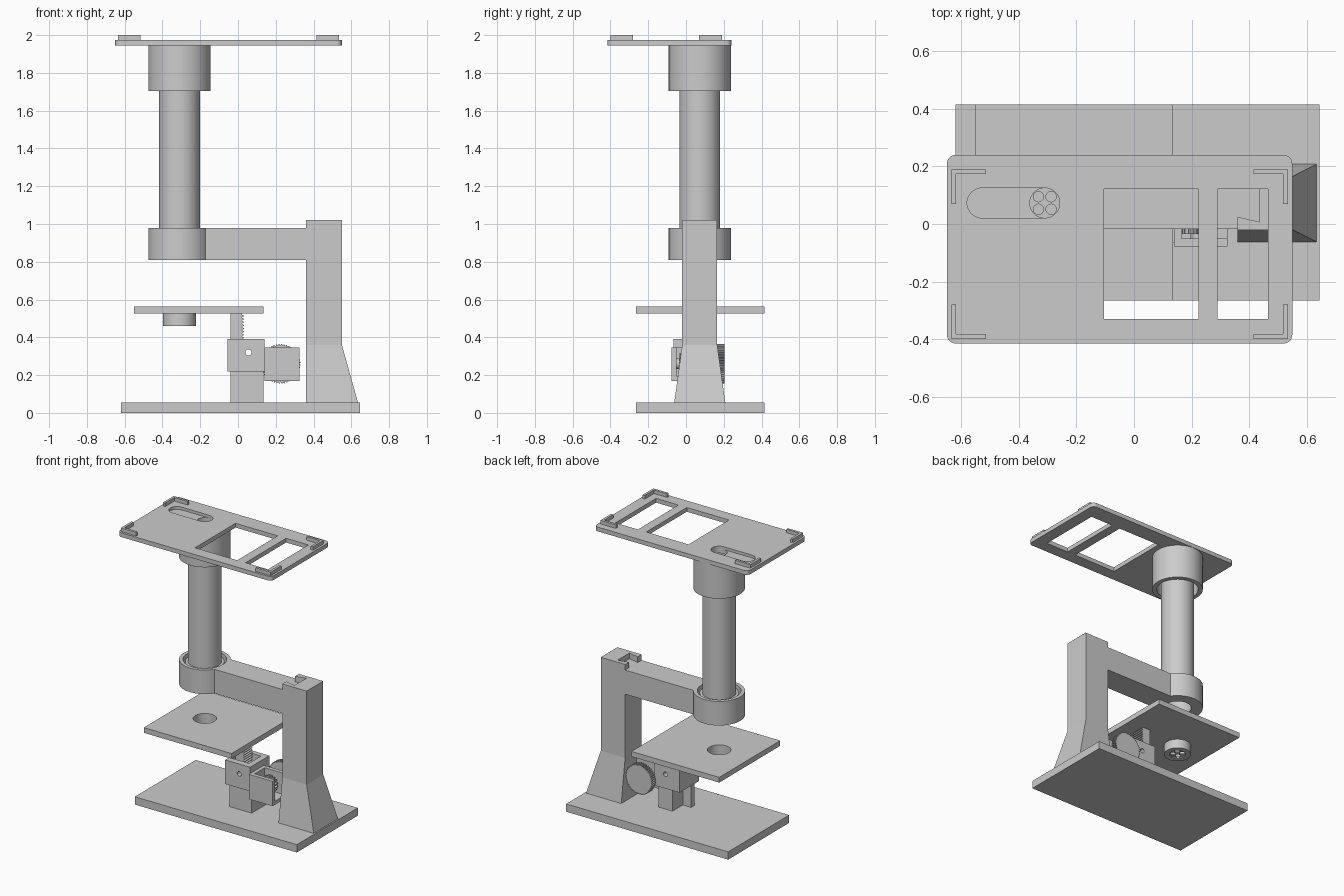
import bpy, bmesh, math
from mathutils import Matrix, Vector

if "Cube" in bpy.data.objects:
    bpy.data.objects.remove(bpy.data.objects["Cube"])

grey = bpy.data.materials.new("plain_grey")
grey.use_nodes = True
COLOR = (0.6, 0.6, 0.6, 1)
grey.diffuse_color = COLOR
grey.node_tree.nodes["Principled BSDF"].inputs["Base Color"].default_value = COLOR

AX, AY = -0.31, 0.073       # optical axis


def finish(name, bm):
    bmesh.ops.recalc_face_normals(bm, faces=bm.faces)
    me = bpy.data.meshes.new(name)
    bm.to_mesh(me)
    bm.free()
    me.materials.append(grey)
    ob = bpy.data.objects.new(name, me)
    bpy.context.collection.objects.link(ob)
    return ob


def prism(name, pts, z0, z1):
    """Extrude an outline in the xy plane from z0 to z1."""
    bm = bmesh.new()
    face = bm.faces.new([bm.verts.new((x, y, z0)) for x, y in pts])
    top = bmesh.ops.extrude_face_region(bm, geom=[face])["geom"]
    bmesh.ops.translate(bm, vec=(0, 0, z1 - z0),
                        verts=[v for v in top if isinstance(v, bmesh.types.BMVert)])
    return finish(name, bm)


def box(name, x0, x1, y0, y1, z0, z1):
    return prism(name, [(x0, y0), (x1, y0), (x1, y1), (x0, y1)], z0, z1)


def arc(x, y, r, a0, a1, n):
    return [(x + r * math.cos(math.radians(a0 + (a1 - a0) * i / n)),
             y + r * math.sin(math.radians(a0 + (a1 - a0) * i / n))) for i in range(n + 1)]


def disc(name, x, y, r, z0, z1, n=64):
    return prism(name, arc(x, y, r, 0, 360, n)[:-1], z0, z1)


def turn_to_y(ob, x, z, y0):
    """Lay a part built along z at the origin so that it runs along +y."""
    ob.data.transform(Matrix.Translation((x, y0, z)) @ Matrix.Rotation(-math.pi / 2, 4, "X"))
    return ob


def combine(ob, others, op="DIFFERENCE"):
    for other in others:
        mod = ob.modifiers.new("cut", "BOOLEAN")
        mod.operation, mod.solver, mod.object = op, "EXACT", other
        bpy.context.view_layer.objects.active = ob
        bpy.ops.object.modifier_apply(modifier=mod.name)
        bpy.data.objects.remove(other)
    return ob


def smooth(ob):
    bpy.ops.object.select_all(action="DESELECT")
    ob.select_set(True)
    bpy.context.view_layer.objects.active = ob
    bpy.ops.object.shade_smooth_by_angle(angle=math.radians(30))


def gear(name, r, depth, teeth, height):
    pts = []
    for i in range(teeth):
        for frac, rad in ((0, r - depth), (0.3, r), (0.6, r), (0.9, r - depth)):
            a = math.tau * (i + frac) / teeth
            pts.append((rad * math.cos(a), rad * math.sin(a)))
    return prism(name, pts, 0, height)


# Base plate
box("base_plate", -0.62, 0.645, -0.265, 0.415, 0, 0.055)

# Column with flared foot and dovetail socket
bm = bmesh.new()
rings = []
for x1, y0, y1, z in ((0.635, -0.062, 0.208, 0.055), (0.55, -0.02, 0.165, 0.36),
                      (0.55, -0.02, 0.165, 1.02)):
    rings.append([bm.verts.new(p) for p in
                  ((0.36, y0, z), (x1, y0, z), (x1, y1, z), (0.36, y1, z))])
for low, high in zip(rings, rings[1:]):
    for i in range(4):
        j = (i + 1) % 4
        bm.faces.new((low[i], low[j], high[j], high[i]))
bm.faces.new(rings[0])
bm.faces.new(rings[-1])
column = finish("column", bm)
combine(column, [prism("socket_cutter", [(0.35, 0.028), (0.36, 0.025), (0.437, 0.007),
                                         (0.437, 0.139), (0.36, 0.121), (0.35, 0.118)],
                       0.98, 1.1)])

# Arm with lower tube collar
arm = box("arm", AX + 0.05, 0.362, -0.018, 0.165, 0.81, 0.98)
combine(arm, [disc("collar", AX, AY, 0.165, 0.81, 0.98)], "UNION")
combine(arm, [disc("collar_seat", AX, AY, 0.14, 0.84, 1.1),
              disc("collar_hole", AX, AY, 0.09, 0.7, 0.9)])
smooth(arm)

# Optical tube, with a flange in the lower collar
tube = disc("tube", AX, AY, 0.108, 0.84, 1.93)
combine(tube, [disc("tube_flange", AX, AY, 0.125, 0.84, 0.965)], "UNION")
combine(tube, [disc("tube_bore", AX, AY, 0.09, 0.7, 2.1)])
smooth(tube)

# Upper collar
upper = disc("upper_collar", AX, AY, 0.165, 1.705, 1.945)
combine(upper, [disc("upper_seat", AX, AY, 0.135, 1.6, 1.925),
                disc("upper_hole", AX, AY, 0.052, 1.9, 2.1)])
smooth(upper)

# Phone plate with windows, recessed slot and eyepiece hole
r = 0.03
outline = (arc(0.55 - r, 0.24 - r, r, 0, 90, 8) + arc(-0.65 + r, 0.24 - r, r, 90, 180, 8)
           + arc(-0.65 + r, -0.415 + r, r, 180, 270, 8) + arc(0.55 - r, -0.415 + r, r, 270, 360, 8))
plate = prism("phone_plate", outline, 1.945, 1.975)
slot = arc(AX, AY, 0.052, -90, 90, 20) + arc(-0.528, AY, 0.052, 90, 270, 20)
combine(plate, [box("window_a", -0.105, 0.225, -0.33, 0.122, 1.9, 2.1),
                box("window_b", 0.29, 0.465, -0.33, 0.122, 1.9, 2.1),
                prism("slot_cutter", slot, 1.955, 2.1),
                disc("eye_hole", AX, AY, 0.052, 1.9, 2.0, 40)])
smooth(plate)

# Corner brackets on the plate
for side, x, sx in (("right", -0.635, 1), ("left", 0.535, -1)):
    for end, y, sy in (("front", -0.4, 1), ("back", 0.19, -1)):
        ell = [(0, 0), (0.12, 0), (0.12, 0.017), (0.017, 0.017), (0.017, 0.12), (0, 0.12)]
        prism(f"bracket_{end}_{side}", [(x + sx * a, y + sy * b) for a, b in ell], 1.974, 2.0)

# Stage with light holder below
stage = box("stage", -0.55, 0.135, -0.265, 0.415, 0.525, 0.562)
combine(stage, [disc("stage_hole", AX, AY, 0.075, 0.5, 0.6)])
smooth(stage)
holder = disc("light_holder", AX, AY, 0.088, 0.46, 0.526)
cutters = [disc("holder_bore", AX, AY, 0.075, 0.475, 0.6),
           disc("holder_recess", AX, AY, 0.052, 0.4, 0.467)]
cutters += [disc("wire_hole", AX + 0.022 * i, AY + 0.022 * j, 0.018, 0.4, 0.6, 24)
            for i in (-1, 1) for j in (-1, 1)]
combine(holder, cutters)
smooth(holder)

# Focus post: channel open to the right
prism("focus_post", [(-0.04, -0.04), (0.135, -0.04), (0.135, 0.115), (0.025, 0.115),
                     (0.025, 0.0), (-0.04, 0.0)], 0.055, 0.23)

# Toothed rack carrying the stage
rack = [(-0.04, 0.22), (0.02, 0.22)]
for i in range(18):
    z = 0.225 + i * 0.0165
    rack += [(0.02, z), (0.032, z + 0.006), (0.032, z + 0.009), (0.02, z + 0.015)]
rack += [(0.02, 0.526), (-0.04, 0.526)]
rack_ob = prism("focus_rack", rack, 0, 0.085)
rack_ob.data.transform(Matrix.Translation((0, 0.115, 0)) @ Matrix.Rotation(math.pi / 2, 4, "X"))

# Focus block
block = box("focus_block", -0.055, 0.14, -0.065, 0.15, 0.22, 0.39)
combine(block, [box("block_well", -0.04, 0.1, -0.02, 0.115, 0.27, 0.5),
                turn_to_y(disc("screw_hole", 0, 0, 0.016, 0, 0.4, 24), 0.055, 0.32, -0.1)])

# Pinion housing, open at the top and the left
housing = box("pinion_housing", 0.139, 0.325, -0.078, 0.09, 0.17, 0.345)
combine(housing, [box("housing_well", 0.165, 0.3, -0.05, 0.062, 0.195, 0.5),
                  box("housing_gap", 0.28, 0.4, -0.05, 0.062, 0.195, 0.5)])

# Knob, shaft and pinion
turn_to_y(gear("focus_knob", 0.105, 0.008, 48, 0.04), 0.225, 0.26, 0.165)
smooth(turn_to_y(disc("focus_shaft", 0, 0, 0.028, 0, 0.23, 32), 0.225, 0.26, -0.06))
turn_to_y(gear("focus_pinion", 0.058, 0.014, 16, 0.08), 0.225, 0.26, -0.035)
